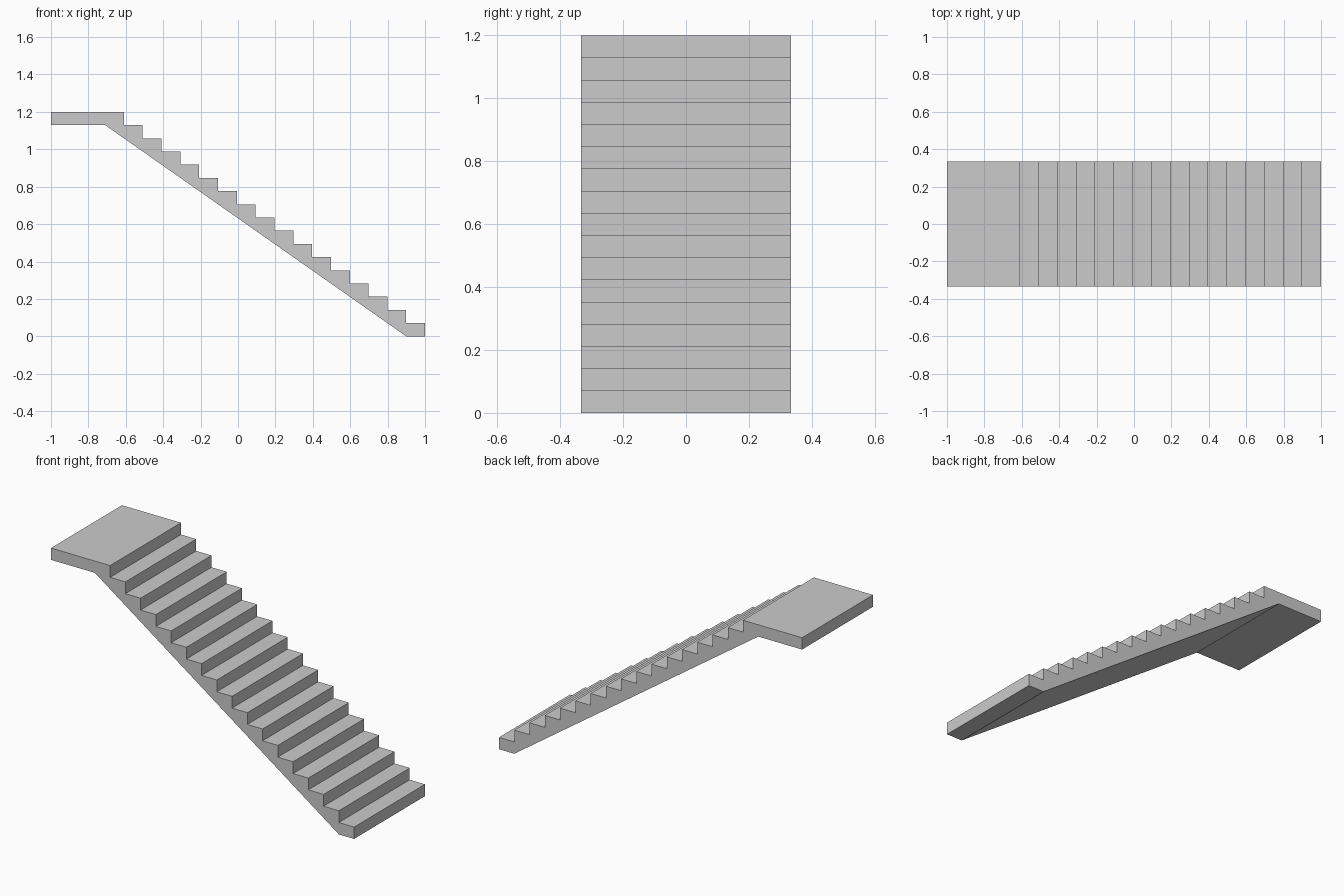
import bpy, bmesh

if "Cube" in bpy.data.objects:
    bpy.data.objects.remove(bpy.data.objects["Cube"])

STEPS = 17
RISE = 1.2 / STEPS
TREAD = 1.61 / (STEPS - 1)
HALF_WIDTH = 0.334

# Side profile: stepped top, landing, sloped underside
profile = [(1.0, 0.0)]
for i in range(STEPS):
    x = 1.0 - i * TREAD
    if i:
        profile.append((x, i * RISE))
    profile.append((x, (i + 1) * RISE))
profile += [(-1.0, STEPS * RISE), (-1.0, (STEPS - 1) * RISE),
            (1.0 - STEPS * TREAD, (STEPS - 1) * RISE), (1.0 - TREAD, 0.0)]

# Extrude the profile across the width
bm = bmesh.new()
side = bm.faces.new([bm.verts.new((x, -HALF_WIDTH, z)) for x, z in profile])
ext = bmesh.ops.extrude_face_region(bm, geom=[side], use_keep_orig=True)
moved = [v for v in ext["geom"] if isinstance(v, bmesh.types.BMVert)]
bmesh.ops.translate(bm, verts=moved, vec=(0, 2 * HALF_WIDTH, 0))
bmesh.ops.recalc_face_normals(bm, faces=bm.faces)

mesh = bpy.data.meshes.new("stair_flight")
bm.to_mesh(mesh)
bm.free()
bpy.context.collection.objects.link(bpy.data.objects.new("stair_flight", mesh))
